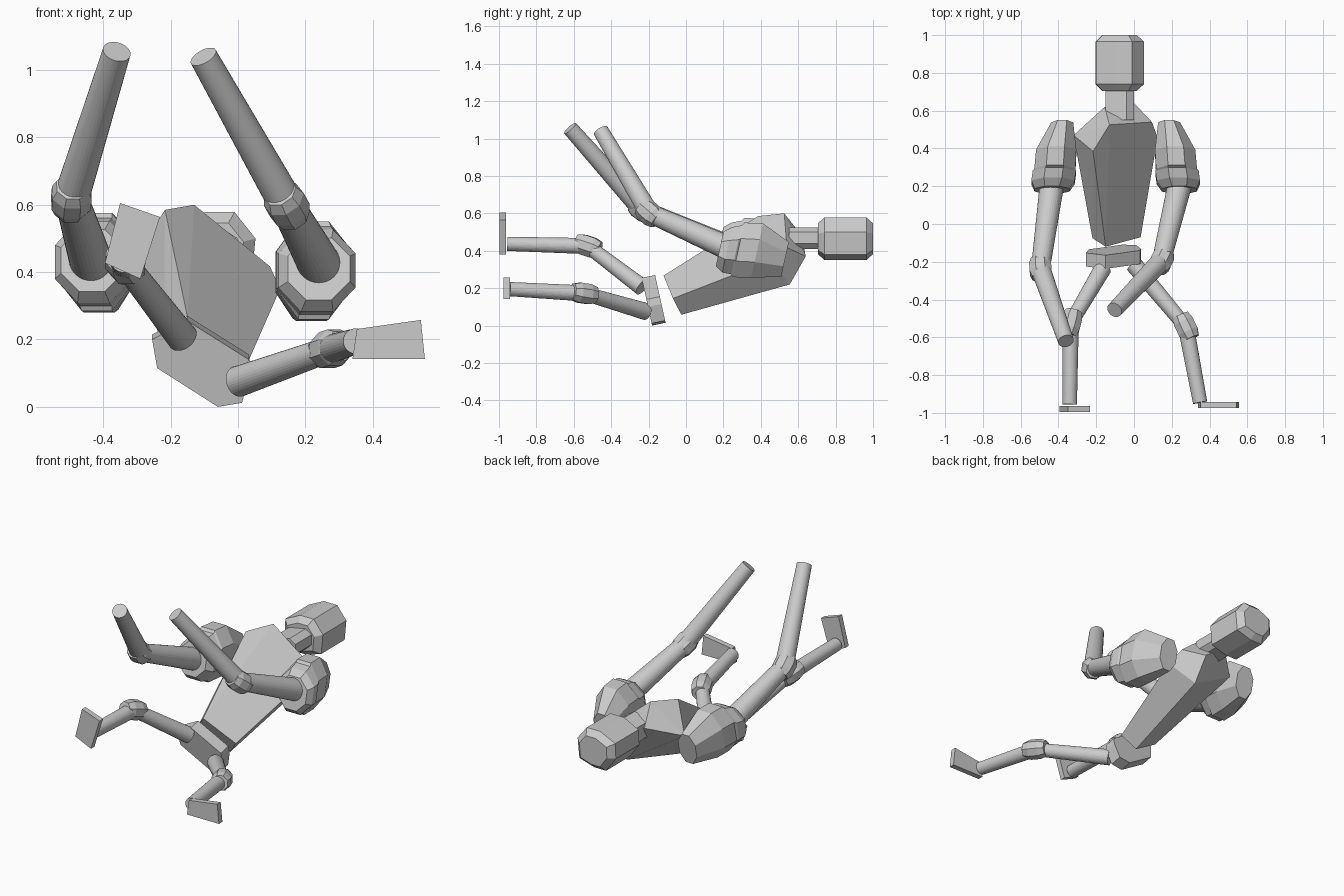
import bpy, bmesh, math
from mathutils import Vector

if "Cube" in bpy.data.objects:
    bpy.data.objects.remove(bpy.data.objects["Cube"])

grey = bpy.data.materials.new("light_grey")
grey.diffuse_color = (0.6, 0.6, 0.6, 1)
grey.use_nodes = True
grey.node_tree.nodes["Principled BSDF"].inputs["Base Color"].default_value = grey.diffuse_color


def finish(name, bm):
    bmesh.ops.recalc_face_normals(bm, faces=bm.faces[:])
    me = bpy.data.meshes.new(name)
    bm.to_mesh(me)
    bm.free()
    me.materials.append(grey)
    ob = bpy.data.objects.new(name, me)
    bpy.context.collection.objects.link(ob)
    return ob


def loft(name, rings):
    """Skin a list of equal-length point rings and cap both ends."""
    bm = bmesh.new()
    vs = [[bm.verts.new(p) for p in ring] for ring in rings]
    n = len(vs[0])
    for a, b in zip(vs, vs[1:]):
        for i in range(n):
            bm.faces.new((a[i], a[(i + 1) % n], b[(i + 1) % n], b[i]))
    bm.faces.new(vs[0])
    bm.faces.new(vs[-1])
    return finish(name, bm)


def rod(name, a, b, stations, sides=32):
    """Turned solid from a to b; stations are (fraction, radius)."""
    a, b = Vector(a), Vector(b)
    rot = (b - a).to_track_quat('Z', 'Y')
    ang = [2 * math.pi * (i + 0.5) / sides for i in range(sides)]
    return loft(name, [[a.lerp(b, t) + rot @ Vector((r * math.cos(w), r * math.sin(w), 0))
                        for w in ang] for t, r in stations])


def joint(name, before, centre, after, r, half):
    """Faceted ball joint aligned with the mean limb direction."""
    c = Vector(centre)
    d = ((c - Vector(before)).normalized() + (Vector(after) - c).normalized()).normalized()
    rod(name, c - d * half, c + d * half,
        [(0, r * 0.8), (0.28, r), (0.72, r), (1, r * 0.8)], 8)


def hull(name, pts):
    bm = bmesh.new()
    for p in pts:
        bm.verts.new(p)
    bmesh.ops.convex_hull(bm, input=bm.verts[:])
    bmesh.ops.dissolve_limit(bm, angle_limit=math.radians(4), verts=bm.verts[:], edges=bm.edges[:])
    return finish(name, bm)


# torso: tapered wedge, front face then back face
hull("torso", [
    (-.15, -.12, .267), (.035, -.07, .145), (.125, .458, .35),
    (.095, .54, .417), (-.13, .525, .60), (-.217, .385, .585),
    (-.22, -.075, .18), (-.035, -.025, .058), (.01, .555, .22),
    (0, .64, .37), (-.155, .62, .48), (-.32, .47, .42)])

# pelvis: tilted flat plate
outline = [(-.255, .20), (-.15, .255), (.033, .14), (.036, .10),
           (.012, .012), (-.06, 0), (-.24, .115)]
front = [(x, -.235 + (.245 - z) * .22, z) for x, z in outline]
loft("pelvis", [front, [(x, y + .072, z + .015) for x, y, z in front]])

# neck and head: rolled prisms along y
neck = [(-.04, .525), (-.15, .505), (-.145, .41), (-.03, .41), (0, .44), (0, .5)]
loft("neck", [[(x, y, z) for x, z in neck] for y in (.55, .72)])
skull = [(-.01, .578), (-.1, .578), (-.2, .53), (-.205, .44),
         (-.14, .35), (-.06, .35), (.04, .38), (.052, .5)]
cx, cz = -.076, .465
loft("head", [[(cx + (x - cx) * s, y, cz + (z - cz) * s) for x, z in skull]
              for y, s in ((.705, .72), (.74, 1), (.965, 1), (1, .72))])

# shoulder pads: (offset from body centre, y, z, x radius, z radius)
pad = [(.337, .18, .41, .095, .095), (.332, .22, .405, .118, .125),
       (.325, .27, .405, .118, .135), (.322, .28, .405, .112, .15),
       (.315, .38, .40, .11, .15), (.283, .53, .355, .06, .095)]
for side, lift, label in ((1, 0, "right"), (-1, .025, "left")):
    rings = []
    for off, y, z, rx, rz in pad:
        ring = []
        for i in range(8):
            w = math.pi * (i + .5) / 4
            dz = rz * 1.05 * math.sin(w)
            ring.append((-.097 + side * off + rx * 1.05 * math.cos(w),
                         y + dz * .22, z + lift + dz))
        rings.append(ring)
    loft(label + "_shoulder", rings)

# arms: shoulder, elbow, hand end
arms = {"left": ((-.425, .28, .395), (-.495, -.235, .62), (-.36, -.62, 1.055)),
        "right": ((.26, .28, .39), (.145, -.195, .60), (-.103, -.455, 1.04))}
for label, (s, e, h) in arms.items():
    rod(label + "_upper_arm", s, e, [(0, .067), (1, .05)])
    rod(label + "_forearm", e, h, [(0, .053), (1, .042)])
    joint(label + "_elbow", s, e, h, .063, .06)

# legs: hip, knee, ankle
legs = {"left": ((-.165, -.235, .205), (-.335, -.525, .425), (-.34, -.955, .437)),
        "right": ((0, -.215, .075), (.275, -.545, .172), (.35, -.945, .195))}
for label, (a, k, f) in legs.items():
    rod(label + "_thigh", a, k, [(0, .046), (1, .038)])
    rod(label + "_shin", k, f, [(0, .043), (1, .038)])
    joint(label + "_knee", a, k, f, .058, .068)

# feet: thin plates facing forward
feet = {"left": (((-.35, .605), (-.232, .564), (-.29, .38), (-.395, .427)), -.996, -.963),
        "right": (((.353, .231), (.543, .258), (.555, .142), (.34, .142)), -.975, -.942)}
for label, (quad, y0, y1) in feet.items():
    loft(label + "_foot", [[(x, y, z) for x, z in quad] for y in (y0, y1)])
